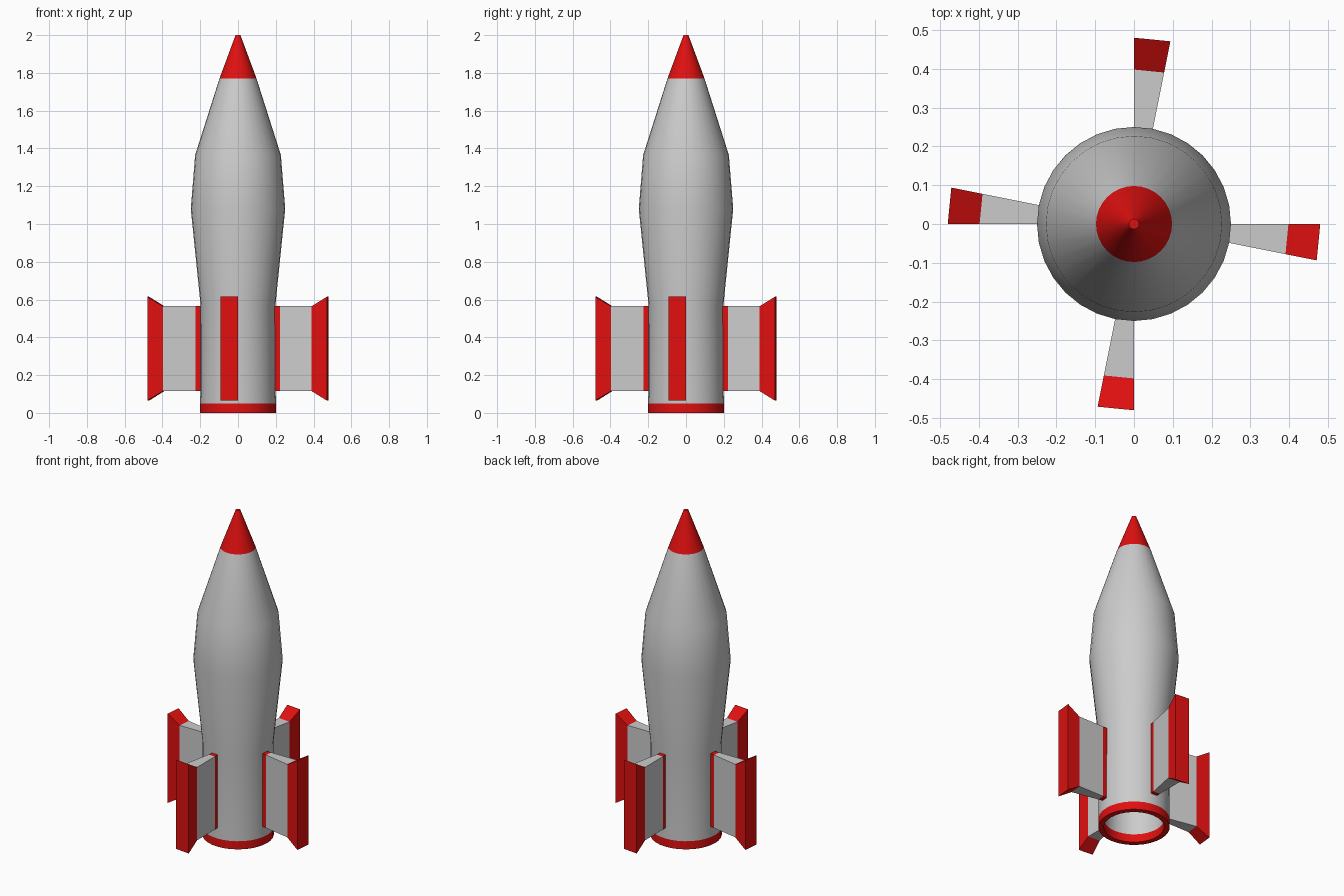
import bpy, bmesh, math
from mathutils import Matrix

if "Cube" in bpy.data.objects:
    bpy.data.objects.remove(bpy.data.objects["Cube"])

SIDES = 32
STEP = 2 * math.pi / SIDES

red = bpy.data.materials.new("red")
red.diffuse_color = (0.75, 0.005, 0.005, 1)
red.use_nodes = True
red.node_tree.nodes["Principled BSDF"].inputs["Base Color"].default_value = red.diffuse_color


def finish(name, bm, mat=None):
    bmesh.ops.recalc_face_normals(bm, faces=bm.faces)
    mesh = bpy.data.meshes.new(name)
    bm.to_mesh(mesh)
    bm.free()
    if mat:
        mesh.materials.append(mat)
    obj = bpy.data.objects.new(name, mesh)
    bpy.context.collection.objects.link(obj)
    bpy.ops.object.select_all(action='DESELECT')
    obj.select_set(True)
    bpy.context.view_layer.objects.active = obj
    bpy.ops.object.shade_smooth_by_angle(angle=math.radians(30))
    return obj


def bridge(bm, a, b):
    n = len(a)
    for i in range(n):
        bm.faces.new((a[i], a[(i + 1) % n], b[(i + 1) % n], b[i]))


def lathe(name, profile, mat=None, cap=False):
    """Revolve (radius, z) points; cap closes the last ring."""
    bm = bmesh.new()
    rings = [[bm.verts.new((r * math.cos(i * STEP), r * math.sin(i * STEP), z))
              for i in range(SIDES)] for r, z in profile]
    for a, b in zip(rings, rings[1:]):
        bridge(bm, a, b)
    if cap:
        bm.faces.new(rings[-1])
    return finish(name, bm, mat)


def fin_part(name, stations, turn, mat=None, cap=False):
    """Radial wedge one body facet wide; stations are (radius, z low, z high)."""
    bm = bmesh.new()
    rings = []
    for r, lo, hi in stations:
        x, y = r * math.cos(STEP), -r * math.sin(STEP)
        rings.append([bm.verts.new(p) for p in
                      ((r, 0, lo), (r, 0, hi), (x, y, hi), (x, y, lo))])
    for a, b in zip(rings, rings[1:]):
        bridge(bm, a, b)
    if cap:
        bm.faces.new(rings[-1])
    bm.transform(Matrix.Rotation(turn, 4, 'Z'))
    return finish(name, bm, mat)


# Fuselage, nose and exhaust
lathe("fuselage", [(0.2, 0.05), (0.198, 0.57), (0.25, 1.08), (0.227, 1.365), (0.098, 1.77)])
lathe("nose_cone", [(0.098, 1.77), (0.013, 2.0)], red, cap=True)
lathe("exhaust_ring", [(0.2, 0.05), (0.2, 0), (0.168, 0), (0.168, 0.05)], red)
lathe("exhaust_chamber", [(0.168, 0.05), (0.168, 0.2)], cap=True)

# Four fins: red root strip, grey blade, flared red tip
LO, HI = 0.115, 0.565
for k in range(4):
    turn = k * math.pi / 2
    fin_part(f"fin_root_{k + 1}", [(0.195, LO, HI), (0.226, LO, HI)], turn, red)
    fin_part(f"fin_blade_{k + 1}", [(0.226, LO, HI), (0.398, LO, HI)], turn)
    fin_part(f"fin_tip_{k + 1}", [(0.398, LO, HI), (0.48, 0.065, 0.615)], turn, red, cap=True)
